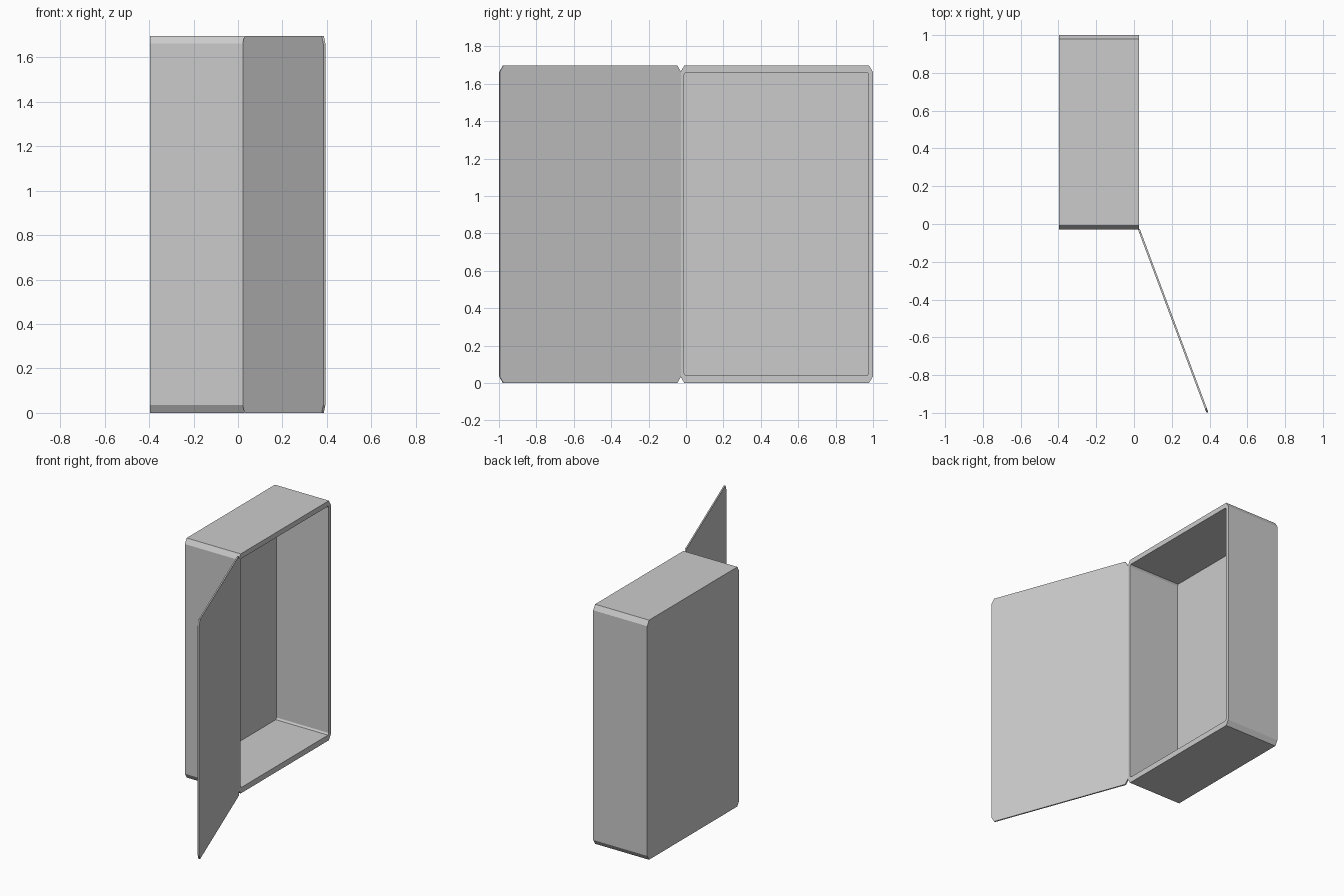
import bpy, bmesh
from math import radians, sin, cos

if "Cube" in bpy.data.objects:
    bpy.data.objects.remove(bpy.data.objects["Cube"])

HEIGHT = 1.697


def chamfered(u0, u1, z0, z1, cu, cz):
    """Rectangle outline with cut corners."""
    return [(u0 + cu, z0), (u1 - cu, z0), (u1, z0 + cz), (u1, z1 - cz),
            (u1 - cu, z1), (u0 + cu, z1), (u0, z1 - cz), (u0, z0 + cz)]


def loft(name, rings):
    """Skin a list of equal-length point rings and cap both ends."""
    bm = bmesh.new()
    loops = [[bm.verts.new(p) for p in ring] for ring in rings]
    for a, b in zip(loops, loops[1:]):
        for i in range(len(a)):
            j = (i + 1) % len(a)
            bm.faces.new((a[i], a[j], b[j], b[i]))
    bm.faces.new(loops[0])
    bm.faces.new(loops[-1])
    bmesh.ops.recalc_face_normals(bm, faces=bm.faces)
    mesh = bpy.data.meshes.new(name)
    bm.to_mesh(mesh)
    bm.free()
    obj = bpy.data.objects.new(name, mesh)
    bpy.context.collection.objects.link(obj)
    return obj


# Cabinet shell: outside, front rim, then the hollow back to its rear wall
outer = chamfered(-0.03, 1.0, 0, HEIGHT, 0.021, 0.035)
inner = chamfered(-0.01, 0.977, 0.04, HEIGHT - 0.036, 0.008, 0.012)
shell = [(-0.396, outer), (0.027, outer), (0.027, inner), (-0.382, inner)]
loft("cabinet_shell", [[(x, y, z) for y, z in ring] for x, ring in shell])

# Thin door with the same outline, swung open about the front edge
swing = radians(20.5)
door = chamfered(0, 1.035, 0, HEIGHT, 0.021, 0.035)
loft("door", [[(0.026 + u * sin(swing) + t * cos(swing),
                -0.028 - u * cos(swing) + t * sin(swing), z) for u, z in door]
              for t in (-0.005, 0.005)])
